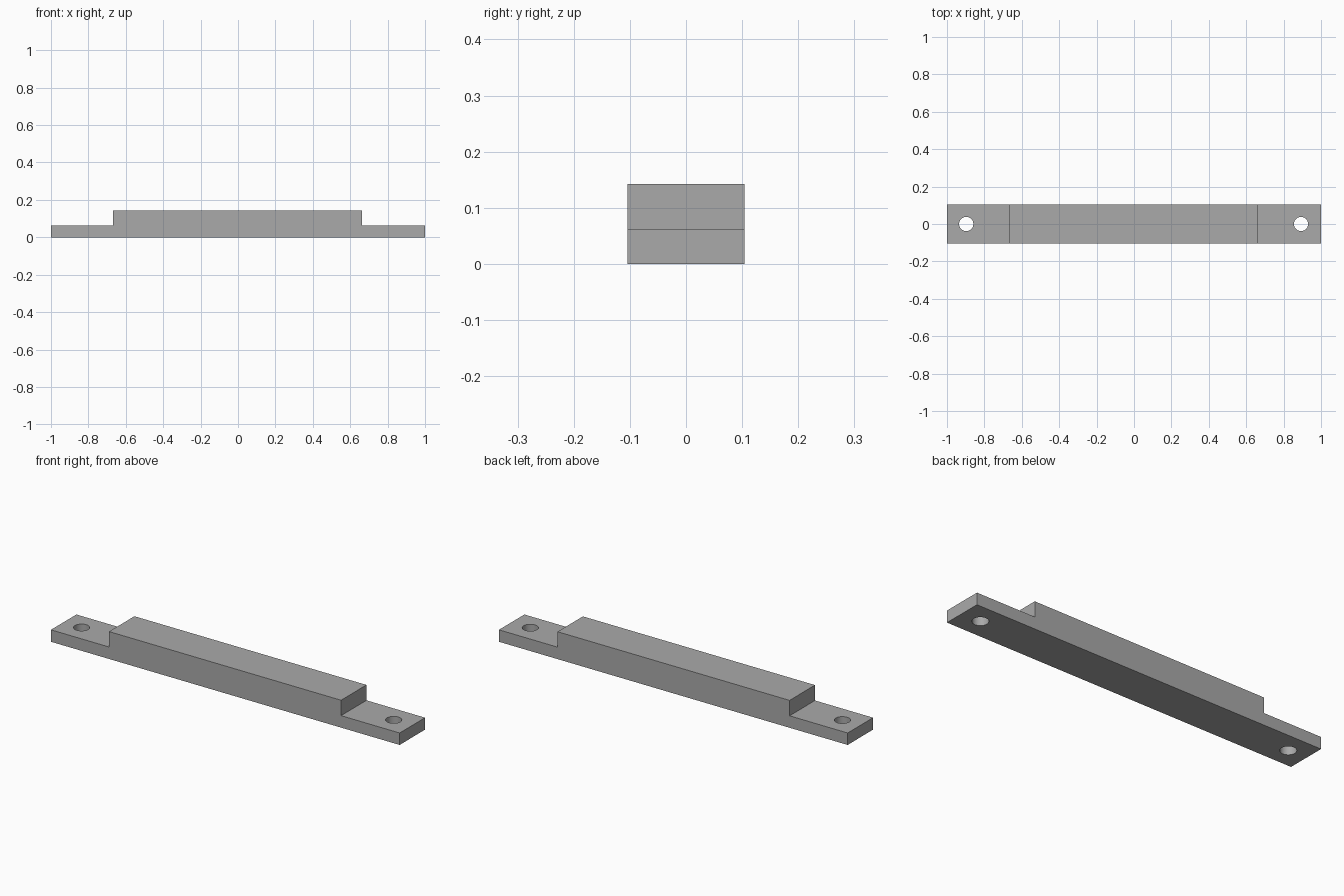
import bpy
import bmesh
from math import radians

cube = bpy.data.objects.get("Cube")
if cube:
    bpy.data.objects.remove(cube, do_unlink=True)

HALF_WIDTH = 0.104
BASE_TOP = 0.062
BLOCK_TOP = 0.142
BLOCK_LEFT, BLOCK_RIGHT = -0.667, 0.664
HOLE_RADIUS = 0.038

grey = bpy.data.materials.new("plain grey")
grey.use_nodes = True
colour = (0.4, 0.4, 0.4, 1)
grey.diffuse_color = colour
grey.node_tree.nodes["Principled BSDF"].inputs["Base Color"].default_value = colour

# Stepped bar: side profile extruded across the width
profile = [(-1, 0), (1, 0), (1, BASE_TOP), (BLOCK_RIGHT, BASE_TOP),
           (BLOCK_RIGHT, BLOCK_TOP), (BLOCK_LEFT, BLOCK_TOP),
           (BLOCK_LEFT, BASE_TOP), (-1, BASE_TOP)]
bm = bmesh.new()
side = bm.faces.new([bm.verts.new((x, -HALF_WIDTH, z)) for x, z in profile])
extruded = bmesh.ops.extrude_face_region(bm, geom=[side], use_keep_orig=True)
moved = [v for v in extruded["geom"] if isinstance(v, bmesh.types.BMVert)]
bmesh.ops.translate(bm, verts=moved, vec=(0, 2 * HALF_WIDTH, 0))
bmesh.ops.recalc_face_normals(bm, faces=bm.faces)
mesh = bpy.data.meshes.new("stepped_bar")
bm.to_mesh(mesh)
bm.free()
mesh.materials.append(grey)
bar = bpy.data.objects.new("stepped_bar", mesh)
bpy.context.collection.objects.link(bar)

# Screw hole through each end tab
for x in (-0.897, 0.893):
    bpy.ops.mesh.primitive_cylinder_add(vertices=48, radius=HOLE_RADIUS,
                                        depth=0.4, location=(x, 0, 0))
    cutter = bpy.context.object
    cutter.name = "hole_cutter"
    cutter.hide_render = True
    cutter.data.materials.append(grey)
    cut = bar.modifiers.new("screw_hole", "BOOLEAN")
    cut.operation = "DIFFERENCE"
    cut.solver = "EXACT"
    cut.object = cutter
    bpy.ops.object.select_all(action="DESELECT")
    bar.select_set(True)
    bpy.context.view_layer.objects.active = bar
    bpy.ops.object.modifier_apply(modifier=cut.name)
    bpy.data.objects.remove(cutter, do_unlink=True)

bpy.ops.object.shade_smooth_by_angle(angle=radians(30))
